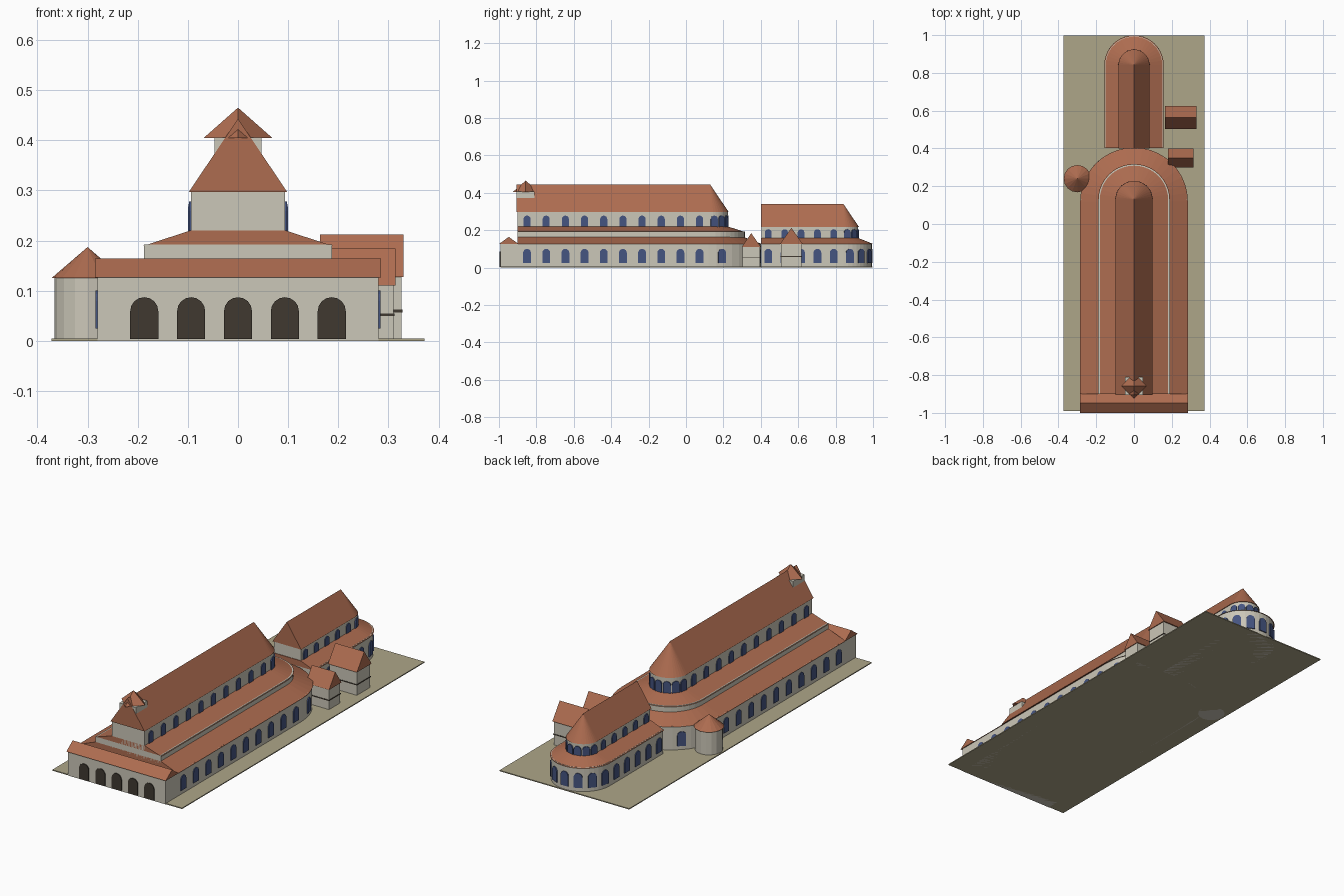
import bpy, bmesh
from math import pi, sin, cos
from mathutils import Matrix, Vector

if "Cube" in bpy.data.objects:
    bpy.data.objects.remove(bpy.data.objects["Cube"])


def mat(name, rgb):
    m = bpy.data.materials.new(name)
    m.diffuse_color = (*rgb, 1)
    m.use_nodes = True
    m.node_tree.nodes["Principled BSDF"].inputs["Base Color"].default_value = m.diffuse_color
    return m


STONE = mat("stone", (0.60, 0.57, 0.48))
TILE = mat("roof_tile", (0.42, 0.15, 0.08))
GLASS = mat("window_blue", (0.06, 0.09, 0.22))
DARK = mat("dark_opening", (0.05, 0.04, 0.03))
EARTH = mat("ground", (0.42, 0.38, 0.25))


def finish(bm, name, material):
    bmesh.ops.remove_doubles(bm, verts=bm.verts, dist=1e-5)
    bmesh.ops.recalc_face_normals(bm, faces=bm.faces)
    me = bpy.data.meshes.new(name)
    bm.to_mesh(me)
    bm.free()
    me.materials.append(material)
    ob = bpy.data.objects.new(name, me)
    bpy.context.collection.objects.link(ob)
    return ob


def box(name, x0, x1, y0, y1, z0, z1, material):
    bm = bmesh.new()
    m = Matrix.Translation(((x0 + x1) / 2, (y0 + y1) / 2, (z0 + z1) / 2))
    bmesh.ops.create_cube(bm, size=1, matrix=m @ Matrix.Diagonal((x1 - x0, y1 - y0, z1 - z0, 1)))
    return finish(bm, name, material)


def cone(name, x, y, z0, z1, r0, r1, n, material):
    bm = bmesh.new()
    bmesh.ops.create_cone(bm, cap_ends=True, segments=n, radius1=r0, radius2=r1, depth=z1 - z0,
                          matrix=Matrix.Translation((x, y, (z0 + z1) / 2)))
    return finish(bm, name, material)


def apsed(name, rings, y0, yc, material, n=20):
    """Solid with a square front at y0 and a half-round end centred on yc; rings = (half width, z)."""
    bm = bmesh.new()
    loops = []
    for r, z in rings:
        pts = [(r, y0)] + [(r * cos(pi * i / n), yc + r * sin(pi * i / n)) for i in range(n + 1)] + [(-r, y0)]
        loops.append([bm.verts.new((x, y, z)) for x, y in pts])
    k = len(loops[0])
    for a, b in zip(loops, loops[1:]):
        for i in range(k):
            j = (i + 1) % k
            bm.faces.new((a[i], a[j], b[j], b[i]))
    bm.faces.new(loops[0])
    if rings[-1][0] > 0:
        bm.faces.new(loops[-1])
    return finish(bm, name, material)


def gable(name, x0, x1, y0, y1, z0, z1, material=TILE):
    """Gable roof with its ridge along x."""
    bm = bmesh.new()
    a, b = [[bm.verts.new((x, y, z)) for y, z in ((y0, z0), (y1, z0), ((y0 + y1) / 2, z1))] for x in (x0, x1)]
    for i in range(3):
        j = (i + 1) % 3
        bm.faces.new((a[i], a[j], b[j], b[i]))
    bm.faces.new(a)
    bm.faces.new(b)
    return finish(bm, name, material)


def arches(name, places, w, z0, z1, material, depth=0.008):
    """Round-headed panels; places = (x, y, outward angle)."""
    bm = bmesh.new()
    r = w / 2
    prof = [(-r, z0), (r, z0)] + [(r * cos(pi * i / 8), z1 - r + r * sin(pi * i / 8)) for i in range(9)]
    for x, y, ang in places:
        out, side = Vector((cos(ang), sin(ang), 0)), Vector((-sin(ang), cos(ang), 0))
        f, b = [[bm.verts.new(Vector((x, y, z)) + side * s + out * d) for s, z in prof]
                for d in (depth / 2, -depth / 2)]
        bm.faces.new(f)
        bm.faces.new(b)
        for i in range(len(prof)):
            j = (i + 1) % len(prof)
            bm.faces.new((f[i], f[j], b[j], b[i]))
    return finish(bm, name, material)


def around(r, ys, yc, n):
    """Window places along both flanks and round the apse."""
    flank = [(s * r, y, 0 if s > 0 else pi) for s in (1, -1) for y in ys]
    angs = [pi * (i + 0.5) / n for i in range(n)]
    return flank + [(r * cos(a), yc + r * sin(a), a) for a in angs]


box("ground_slab", -0.372, 0.372, -0.99, 0.997, 0, 0.005, EARTH)

# entrance hall with five arches
box("narthex", -0.28, 0.28, -0.992, -0.9, 0, 0.126, STONE)
gable("narthex_roof", -0.285, 0.285, -1.0, -0.895, 0.126, 0.164)
arches("entrance_arches", [(x * 0.0935, -0.992, -pi / 2) for x in range(-2, 3)], 0.056, 0.004, 0.087, DARK)

# main church: outer aisles, gallery tier, nave
YC = 0.12
apsed("aisle_walls", [(0.28, 0), (0.28, 0.128)], -0.9, YC, STONE)
apsed("aisle_roof", [(0.285, 0.126), (0.187, 0.164)], -0.9, YC, TILE)
apsed("gallery_walls", [(0.187, 0.15), (0.187, 0.192)], -0.9, YC + 0.008, STONE)
apsed("gallery_roof", [(0.19, 0.189), (0.095, 0.22)], -0.9, YC + 0.008, TILE)
apsed("nave_walls", [(0.094, 0.16), (0.094, 0.3)], -0.9, YC + 0.01, STONE)
apsed("nave_roof", [(0.098, 0.297), (0, 0.443)], -0.906, YC + 0.01, TILE)
rows = [-0.85 + 0.1025 * i for i in range(10)]
arches("aisle_windows", around(0.28, rows, YC, 6), 0.042, 0.025, 0.1, GLASS)
arches("nave_windows", around(0.094, rows, YC + 0.01, 7), 0.038, 0.218, 0.278, GLASS)

# bell turret: square body under a diagonal pyramid
box("bell_turret", -0.047, 0.047, -0.905, -0.81, 0.3, 0.406, STONE)
cone("bell_turret_roof", 0, -0.857, 0.405, 0.465, 0.068, 0, 4, TILE)

# rear chapel
YR = 0.842
apsed("chapel_aisle_walls", [(0.152, 0), (0.152, 0.13)], 0.405, YR, STONE)
apsed("chapel_aisle_roof", [(0.157, 0.127), (0.08, 0.158)], 0.402, YR, TILE)
apsed("chapel_walls", [(0.078, 0.14), (0.078, 0.22)], 0.405, YR, STONE)
apsed("chapel_roof", [(0.082, 0.218), (0, 0.34)], 0.4, YR, TILE)
rows = [0.44 + 0.0875 * i for i in range(5)]
arches("chapel_aisle_windows", around(0.152, rows, YR, 7), 0.042, 0.025, 0.1, GLASS)
arches("chapel_windows", around(0.078, rows, YR, 6), 0.036, 0.158, 0.205, GLASS)

# round side tower
cone("round_tower", -0.3, 0.24, 0, 0.126, 0.066, 0.066, 16, STONE)
cone("round_tower_roof", -0.3, 0.24, 0.125, 0.187, 0.072, 0, 16, TILE)

# two side annexes with a dark floor band
box("large_annex", 0.168, 0.326, 0.508, 0.618, 0, 0.13, STONE)
box("large_annex_band", 0.167, 0.328, 0.506, 0.62, 0.057, 0.062, DARK)
gable("large_annex_roof", 0.164, 0.33, 0.503, 0.624, 0.127, 0.212)
box("small_annex", 0.185, 0.31, 0.303, 0.395, 0, 0.113, STONE)
box("small_annex_band", 0.184, 0.312, 0.301, 0.397, 0.05, 0.055, DARK)
gable("small_annex_roof", 0.18, 0.314, 0.298, 0.4, 0.11, 0.184)
